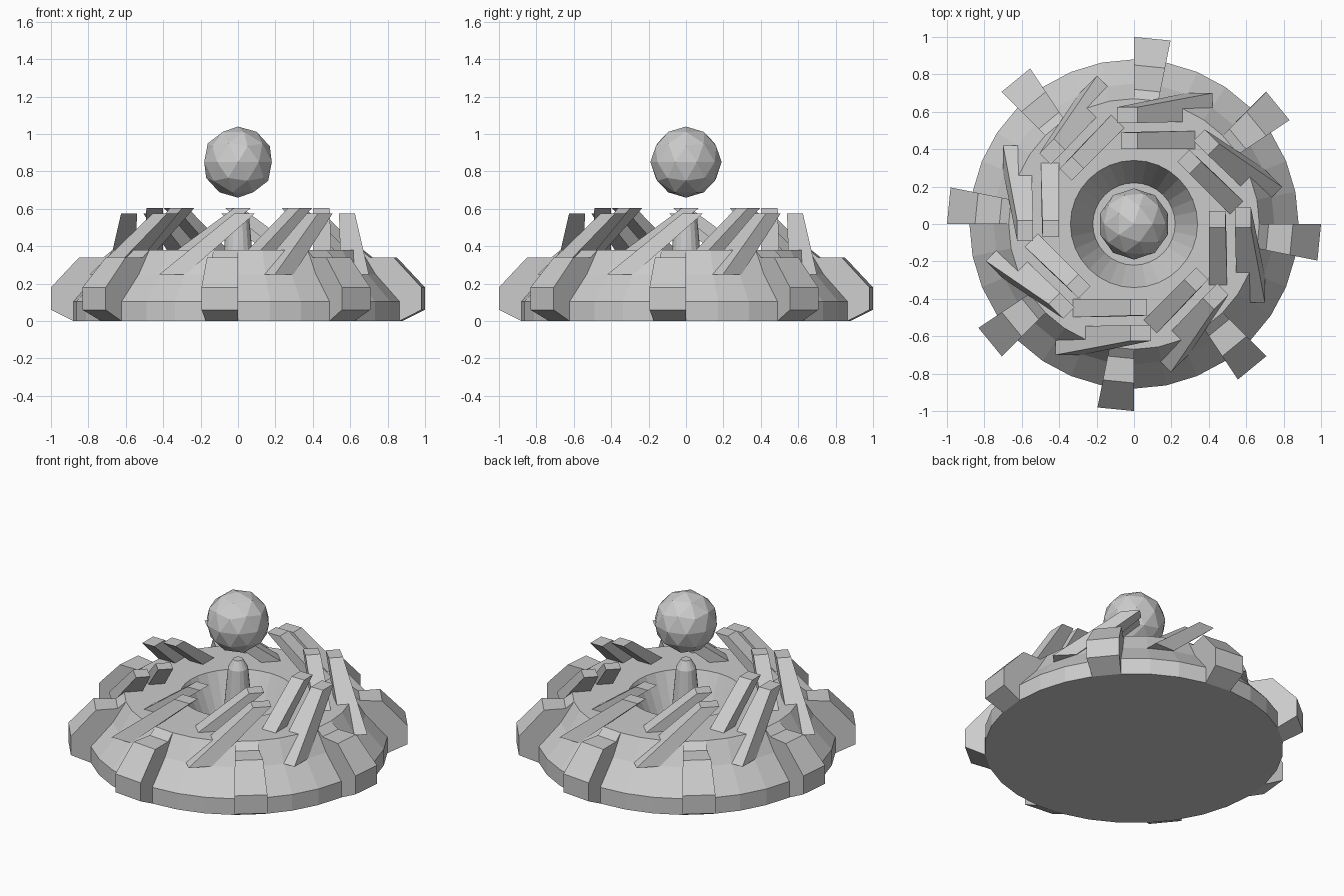
import bpy, bmesh, math

if "Cube" in bpy.data.objects:
    bpy.data.objects.remove(bpy.data.objects["Cube"])

SEG = 32
STEP = 2 * math.pi / SEG


def make_object(name, bm):
    bmesh.ops.recalc_face_normals(bm, faces=bm.faces)
    me = bpy.data.meshes.new(name)
    bm.to_mesh(me)
    bm.free()
    ob = bpy.data.objects.new(name, me)
    bpy.context.collection.objects.link(ob)
    return ob


def lathe(name, profile, seg=SEG):
    """Spin an (r, z) profile around z; both ends are capped."""
    bm = bmesh.new()
    rings = [[bm.verts.new((r * math.cos(2 * math.pi * i / seg),
                            r * math.sin(2 * math.pi * i / seg), z))
              for i in range(seg)] for r, z in profile]
    for a, b in zip(rings, rings[1:]):
        for i in range(seg):
            j = (i + 1) % seg
            bm.faces.new((a[i], a[j], b[j], b[i]))
    bm.faces.new(rings[0])
    bm.faces.new(rings[-1])
    return make_object(name, bm)


def bridge(bm, a, b):
    """Closed solid between two matching point loops."""
    a = [bm.verts.new(p) for p in a]
    b = [bm.verts.new(p) for p in b]
    bm.faces.new(a)
    bm.faces.new(b)
    for i in range(len(a)):
        j = (i + 1) % len(a)
        bm.faces.new((a[i], a[j], b[j], b[i]))


# Base dish with a sunken bowl
lathe("base_dish", [(.88, 0), (.88, .105), (.75, .25), (.67, .38),
                    (.34, .38), (.22, .12)])

# Tapered post in the bowl
lathe("centre_post", [(.10, .12), (.06, .55), (.03, .605)], 16)

# Floating faceted ball
bpy.ops.mesh.primitive_ico_sphere_add(subdivisions=2, radius=.19, location=(0, 0, .85))
bpy.context.object.name = "floating_ball"

# Eight wedge ribs, each one dish segment wide
rib = [(.86, 0), (.88, 0), (1.0, .06), (1.0, .18), (.85, .34), (.72, .34), (.67, .38), (.64, .36)]
bm = bmesh.new()
for k in range(8):
    a1 = k * math.pi / 4
    bridge(bm, *[[(r * math.cos(a), r * math.sin(a), z) for r, z in rib]
                 for a in (a1, a1 - STEP)])
make_object("rim_ribs", bm)


# Rings of leaning slats, given as (tangent, inner radius, outer radius, z)
def slats(name, top, bottom):
    bm = bmesh.new()
    for k in range(8):
        c, s = math.cos(k * math.pi / 4), math.sin(k * math.pi / 4)
        loops = []
        for t0, t1, r0, r1, z in (top, bottom):
            loops.append([(r * c - t * s, r * s + t * c, z)
                          for t, r in ((t0, r0), (t1, r0), (t1, r1), (t0, r1))])
        bridge(bm, *loops)
    make_object(name, bm)


slats("outer_slats", (-.02, .09, .54, .625, .575), (-.42, -.28, .55, .70, .25))
slats("inner_slats", (-.02, .07, .40, .49, .605), (-.38, -.26, .40, .50, .34))
